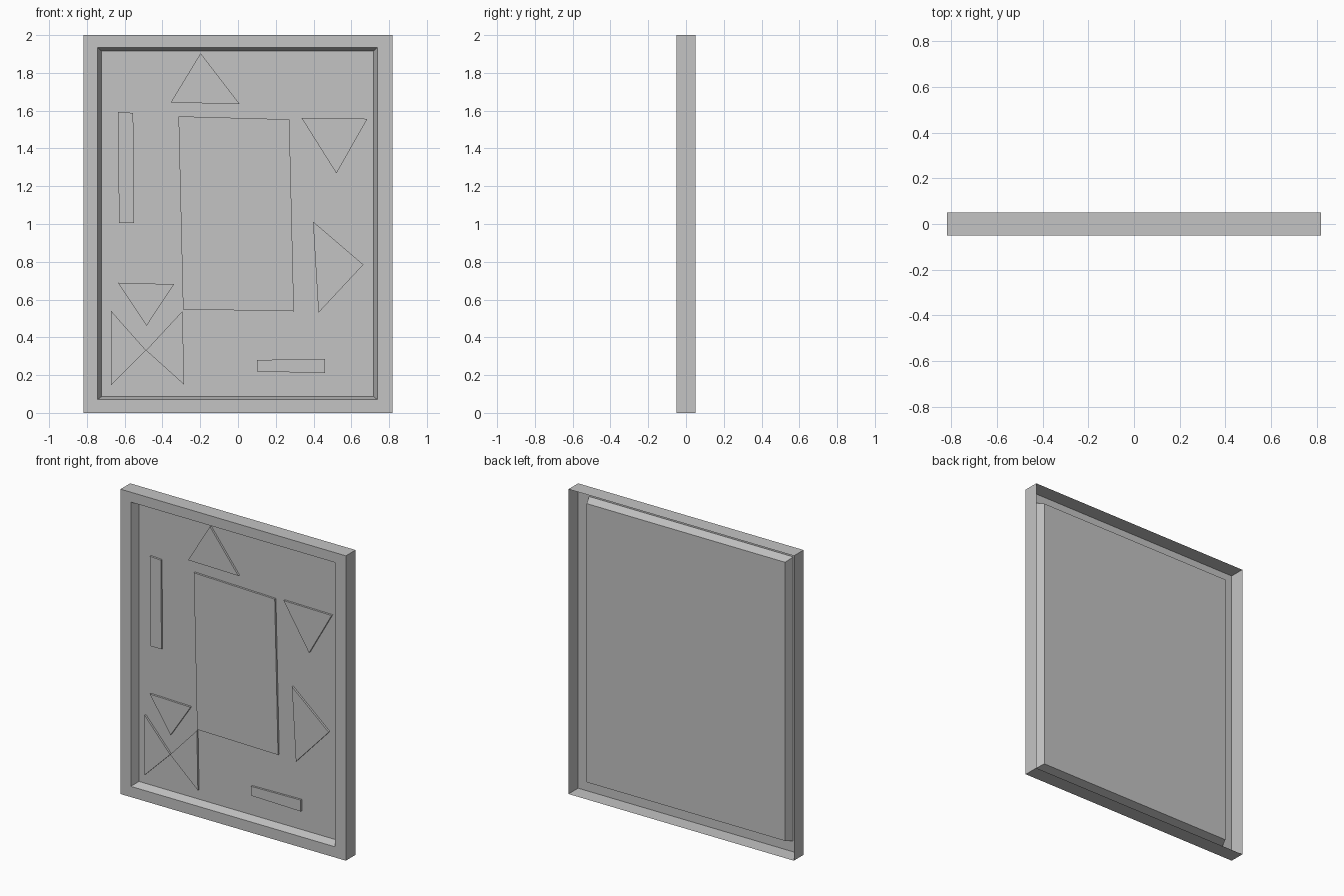
import bpy
import bmesh

cube = bpy.data.objects.get("Cube")
if cube:
    bpy.data.objects.remove(cube, do_unlink=True)

# Single plain grey
grey = bpy.data.materials.new("plain_grey")
grey.use_nodes = True
colour = (0.55, 0.55, 0.55, 1)
grey.diffuse_color = colour
grey.node_tree.nodes["Principled BSDF"].inputs["Base Color"].default_value = colour

PANEL_Y = 0.005
PLATE_Y = -0.008


def loft(name, rings):
    """Join (outline, y) rings from back to front and cap the last one.
    Outlines run counter-clockwise when seen from the front."""
    bm = bmesh.new()
    loops = [[bm.verts.new((x, y, z)) for x, z in outline] for outline, y in rings]
    for a, b in zip(loops, loops[1:]):
        for i in range(len(a)):
            j = (i + 1) % len(a)
            bm.faces.new((a[i], a[j], b[j], b[i]))
    bm.faces.new(loops[-1])
    mesh = bpy.data.meshes.new(name)
    bm.to_mesh(mesh)
    bm.free()
    mesh.materials.append(grey)
    obj = bpy.data.objects.new(name, mesh)
    bpy.context.collection.objects.link(obj)
    return obj


def rect(x0, x1, z0, z1):
    return [(x0, z0), (x1, z0), (x1, z1), (x0, z1)]


# Open-backed shell: side walls, front rim, sloped recess and sunken panel
outer = rect(-0.818, 0.818, 0, 2)
opening = rect(-0.743, 0.738, 0.07, 1.935)
floor = rect(-0.722, 0.717, 0.087, 1.915)
loft("framed_panel", [(outer, 0.05), (outer, -0.05), (opening, -0.05), (floor, PANEL_Y)])

# Thin raised plates on the panel
plates = {
    "top_triangle": [(-0.357, 1.642), (0.008, 1.636), (-0.198, 1.904)],
    "upright_bar": [(-0.63, 1.005), (-0.55, 1.005), (-0.555, 1.588), (-0.635, 1.593)],
    "centre_sheet": [(-0.291, 0.548), (0.296, 0.538), (0.272, 1.554), (-0.315, 1.57)],
    "upper_triangle": [(0.521, 1.268), (0.685, 1.557), (0.336, 1.562)],
    "side_triangle": [(0.426, 0.53), (0.664, 0.785), (0.397, 1.013)],
    "small_triangle": [(-0.484, 0.461), (-0.339, 0.681), (-0.635, 0.689)],
    "bow_outer_half": [(-0.672, 0.148), (-0.487, 0.331), (-0.672, 0.54)],
    "bow_inner_half": [(-0.286, 0.15), (-0.293, 0.54), (-0.487, 0.331)],
    "flat_bar": [(0.1, 0.219), (0.46, 0.211), (0.46, 0.286), (0.1, 0.28)],
}
for name, outline in plates.items():
    loft(name, [(outline, PANEL_Y), (outline, PLATE_Y)])
